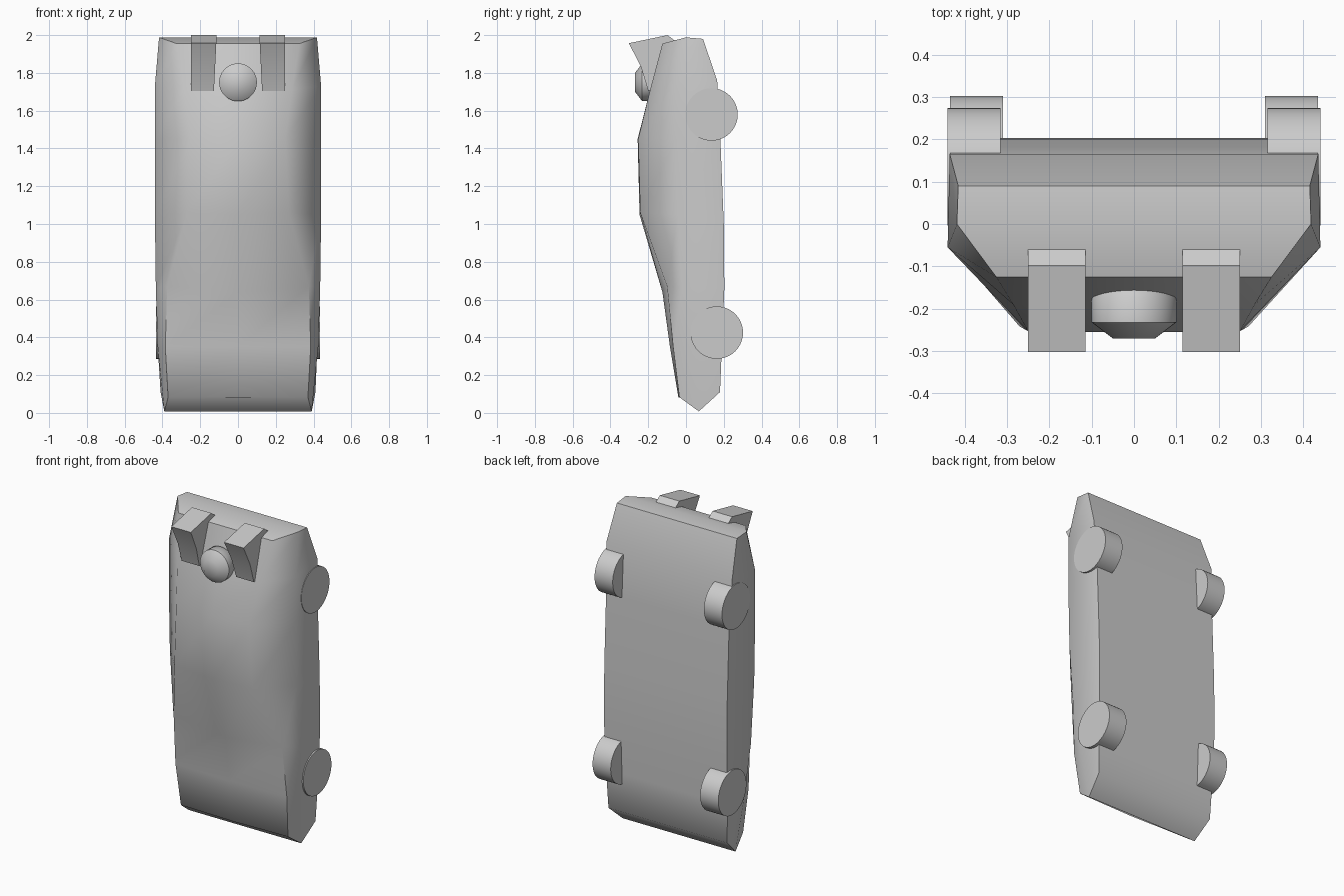
import bpy, bmesh, math
from mathutils import Matrix, Vector

if "Cube" in bpy.data.objects:
    bpy.data.objects.remove(bpy.data.objects["Cube"])


def finish(name, bm, angle):
    bmesh.ops.recalc_face_normals(bm, faces=bm.faces[:])
    me = bpy.data.meshes.new(name)
    bm.to_mesh(me)
    bm.free()
    ob = bpy.data.objects.new(name, me)
    bpy.context.collection.objects.link(ob)
    bpy.ops.object.select_all(action='DESELECT')
    ob.select_set(True)
    bpy.context.view_layer.objects.active = ob
    bpy.ops.object.shade_smooth_by_angle(angle=math.radians(angle))
    return ob


# Car body standing on its nose: half sections of roof centre, roof edge, shoulder, sill
sections = [
    [(0, -.04, .08), (.37, -.035, .083), (.39, .068, .008), (.41, .18, .11)],
    [(0, -.085, .35), (.385, -.068, .35), (.425, .03, .35), (.42, .19, .35)],
    [(0, -.125, .64), (.375, -.10, .67), (.435, -.02, .66), (.425, .203, .66)],
    [(0, -.246, 1.05), (.27, -.242, 1.06), (.44, -.045, 1.05), (.425, .2, 1.0)],
    [(0, -.256, 1.45), (.25, -.253, 1.45), (.44, -.055, 1.45), (.425, .182, 1.45)],
    [(0, -.19, 1.71), (.285, -.19, 1.71), (.44, -.055, 1.73), (.435, .165, 1.76)],
    [(0, -.125, 1.955), (.325, -.125, 1.955), (.418, 0, 1.988), (.415, .09, 1.98)],
]
bm = bmesh.new()
rings = []
for half in sections:
    mirrored = [(-x, y, z) for x, y, z in reversed(half[1:])]
    rings.append([bm.verts.new(p) for p in half + mirrored])
for a, b in zip(rings, rings[1:]):
    for i in range(7):
        j = (i + 1) % 7
        bm.faces.new((a[i], a[j], b[j], b[i]))
for r in (rings[0], rings[-1]):
    bm.faces.new((r[0], r[1], r[2], r[5], r[6]))
    bm.faces.new((r[2], r[3], r[4], r[5]))
finish("car_body", bm, 50)

# Wheels
for side, sx in (("right", 1), ("left", -1)):
    for end, x, y, z in (("rear", .378, .135, 1.58), ("front", .372, .163, .425)):
        bm = bmesh.new()
        m = Matrix.Translation((sx * x, y, z)) @ Matrix.Rotation(math.pi / 2, 4, 'Y')
        bmesh.ops.create_cone(bm, cap_ends=True, segments=40, radius1=.139,
                              radius2=.139, depth=.125, matrix=m)
        finish(f"{end}_wheel_{side}", bm, 30)

# Tail fins: side profile extruded across, slightly narrower at the base
fin = [(-.302, 1.957), (-.098, 2.0), (-.058, 1.97), (-.12, 1.72), (-.2, 1.705), (-.238, 1.83)]
for side, sx in (("right", 1), ("left", -1)):
    bm = bmesh.new()
    inner = [bm.verts.new((sx * (.115 + .05 * max(0, 1.957 - z)), y, z)) for y, z in fin]
    outer = [bm.verts.new((sx * .25, y, z)) for y, z in fin]
    bm.faces.new(inner)
    bm.faces.new(outer)
    for i in range(len(fin)):
        j = (i + 1) % len(fin)
        bm.faces.new((inner[i], inner[j], outer[j], outer[i]))
    finish(f"tail_fin_{side}", bm, 30)

# Round knob between the fins, lathed about the y axis
bm = bmesh.new()
prof = [(0, -.27), (.05, -.27), (.1, -.232), (.1, -.172), (.085, -.154), (0, -.154)]
vs = [bm.verts.new((r, y, 1.75)) for r, y in prof]
es = [bm.edges.new(p) for p in zip(vs, vs[1:])]
bmesh.ops.spin(bm, geom=vs + es, cent=Vector((0, 0, 1.75)), axis=(0, 1, 0),
               angle=2 * math.pi, steps=36)
bmesh.ops.remove_doubles(bm, verts=bm.verts[:], dist=1e-4)
finish("rear_knob", bm, 45)
